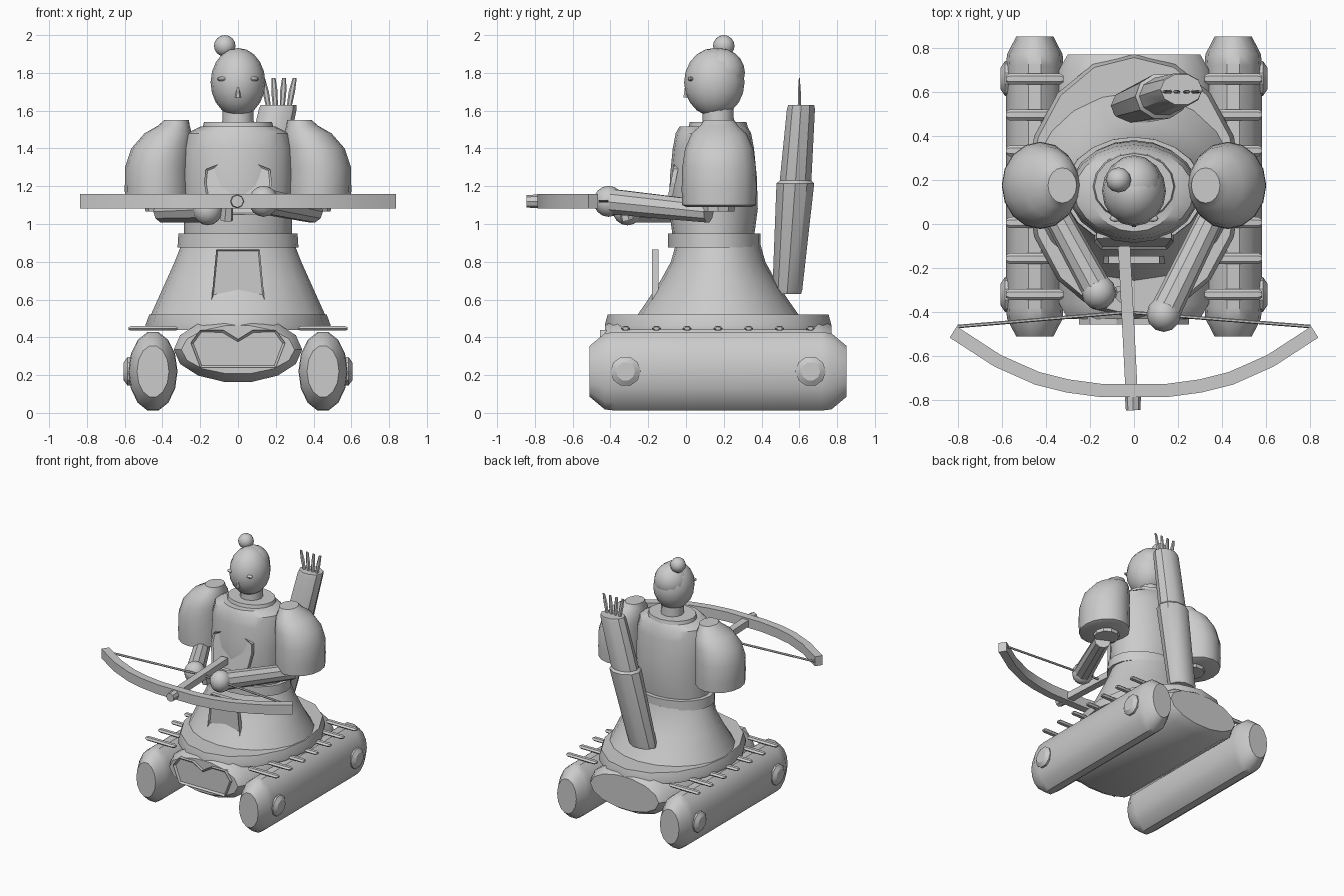
import bpy, bmesh, math
from mathutils import Vector, Matrix

if "Cube" in bpy.data.objects:
    bpy.data.objects.remove(bpy.data.objects["Cube"])

grey = bpy.data.materials.new("light grey")
grey.use_nodes = True
grey.diffuse_color = (0.6, 0.6, 0.6, 1)
grey.node_tree.nodes["Principled BSDF"].inputs["Base Color"].default_value = (0.6, 0.6, 0.6, 1)


def finish(name, bm, angle=35):
    bmesh.ops.recalc_face_normals(bm, faces=bm.faces)
    mesh = bpy.data.meshes.new(name)
    bm.to_mesh(mesh)
    bm.free()
    mesh.materials.append(grey)
    ob = bpy.data.objects.new(name, mesh)
    bpy.context.collection.objects.link(ob)
    bpy.ops.object.select_all(action="DESELECT")
    ob.select_set(True)
    bpy.context.view_layer.objects.active = ob
    bpy.ops.object.shade_smooth_by_angle(angle=math.radians(angle))
    return ob


def loft(name, rings, n=16, u=(1, 0, 0), v=(0, 1, 0), angle=35, turn=0):
    """Skin elliptical rings given as (centre, radius along u, radius along v)."""
    bm = bmesh.new()
    u, v = Vector(u), Vector(v)
    loops = []
    for c, ru, rv in rings:
        ts = [math.tau * (i + turn) / n for i in range(n)]
        loops.append([bm.verts.new(Vector(c) + u * ru * math.cos(t) + v * rv * math.sin(t)) for t in ts])
    for a, b in zip(loops, loops[1:]):
        for i in range(n):
            j = (i + 1) % n
            bm.faces.new((a[i], a[j], b[j], b[i]))
    bm.faces.new(loops[0])
    bm.faces.new(loops[-1])
    return finish(name, bm, angle)


def rod(name, a, b, ra, rb, n=10):
    a, b = Vector(a), Vector(b)
    q = (b - a).to_track_quat("Z", "Y")
    return loft(name, [(a, ra, ra), (b, rb, rb)], n, q @ Vector((1, 0, 0)), q @ Vector((0, 1, 0)))


def ball(name, c, r, seg=16, rings=10):
    bm = bmesh.new()
    m = Matrix.Translation(c) @ Matrix.Diagonal((*r, 1))
    bmesh.ops.create_uvsphere(bm, u_segments=seg, v_segments=rings, radius=1, matrix=m)
    return finish(name, bm)


def beam(name, path, width, height):
    """Rectangular bar swept along a flat path."""
    bm = bmesh.new()
    pts = [Vector(p) for p in path]
    loops = []
    for i, p in enumerate(pts):
        d = (pts[min(i + 1, len(pts) - 1)] - pts[max(i - 1, 0)]).normalized()
        s = Vector((-d.y, d.x, 0)) * width / 2
        h = Vector((0, 0, height / 2))
        loops.append([bm.verts.new(p + o) for o in (s + h, h - s, -s - h, s - h)])
    for a, b in zip(loops, loops[1:]):
        for i in range(4):
            bm.faces.new((a[i], a[i - 1], b[i - 1], b[i]))
    bm.faces.new(loops[0])
    bm.faces.new(loops[-1])
    return finish(name, bm, 10)


def plate(name, half, y_at, thick, inset):
    """Mirrored outline in x, z with a raised rim; y_at gives the lean."""
    bm = bmesh.new()
    outline = half + [(-x, z) for x, z in reversed(half) if x > 0]
    front = bm.faces.new([bm.verts.new((x, y_at(z), z)) for x, z in outline])
    back = bmesh.ops.extrude_face_region(bm, geom=[front])["geom"]
    new = [f for f in back if isinstance(f, bmesh.types.BMFace)]
    bmesh.ops.translate(bm, verts=new[0].verts, vec=(0, -thick, 0))
    bmesh.ops.inset_region(bm, faces=new, thickness=inset, depth=0)
    bmesh.ops.translate(bm, verts=new[0].verts, vec=(0, thick * 0.4, 0))
    return finish(name, bm, 10)


# Tracked base
Z = (0, 0, 1)
for side, s in (("left", 1), ("right", -1)):
    x = 0.45 * s
    loft(side + "_track", [((x, y, 0.22), 0.13 * k, 0.213 * k)
         for y, k in ((-0.51, 0.65), (-0.43, 0.97), (-0.38, 1), (0.72, 1), (0.77, 0.97), (0.85, 0.65))], 14, v=Z)
    for end, y in (("front", -0.32), ("rear", 0.66)):
        loft(f"{side}_{end}_hub", [((s * hx, y, 0.22), r, r)
             for hx, r in ((0.5, 0.08), (0.585, 0.08), (0.605, 0.05))], 10, (0, 1, 0), Z)
    for i in range(7):
        y = -0.32 + i * 0.163
        loft(f"{side}_track_bar_{i + 1}", [((s * bx, y, 0.447), 0.025 * k, 0.014 * k)
             for bx, k in ((0.32, 0.6), (0.335, 1), (0.565, 1), (0.58, 0.6))], 6, (0, 1, 0), Z)

loft("hull", [((0, y, 0.335), rx, rz) for y, rx, rz in
     ((-0.43, 0.3, 0.13), (-0.36, 0.34, 0.175), (0.7, 0.34, 0.175), (0.77, 0.3, 0.13))], 14, v=Z)
plate("hull_badge", [(0, 0.39), (0.08, 0.44), (0.2, 0.44), (0.25, 0.37), (0.2, 0.24)],
      lambda z: -0.42, 0.035, 0.014)
loft("deck", [((0, 0.17, 0.44), 0.49, 0.6), ((0, 0.17, 0.465), 0.49, 0.6), ((0, 0.17, 0.52), 0.47, 0.585)], 16)

# Skirt, belt and torso
loft("skirt", [((0, 0.17, z), rx, ry) for z, rx, ry in
     ((0.5, 0.47, 0.44), (0.6, 0.425, 0.37), (0.7, 0.38, 0.305), (0.8, 0.335, 0.25), (0.89, 0.3, 0.225))], 20)
loft("belt", [((0, 0.15, 0.875), 0.32, 0.245), ((0, 0.15, 0.95), 0.315, 0.245)], 20)
loft("torso", [((0, 0.145, z), rx, ry) for z, rx, ry in
     ((0.93, 0.285, 0.215), (1.08, 0.285, 0.235), (1.25, 0.295, 0.23), (1.4, 0.29, 0.215),
      (1.48, 0.27, 0.2), (1.515, 0.2, 0.18))], 20)
loft("collar", [((0, 0.17, 1.5), 0.19, 0.16), ((0, 0.17, 1.54), 0.18, 0.15)], 16)
plate("skirt_panel", [(0.115, 0.865), (0.14, 0.6)], lambda z: -0.145, 0.035, 0.012)
plate("chest_plate", [(0, 1.29), (0.07, 1.33), (0.17, 1.29), (0.18, 1.22), (0.15, 1.05)],
      lambda z: -0.08 + (z - 1.1) * 0.2, 0.025, 0.012)

# Head
loft("neck", [((0, 0.17, 1.5), 0.085, 0.085), ((0, 0.17, 1.64), 0.08, 0.08)], 12)
ball("head", (0, 0.15, 1.75), (0.145, 0.16, 0.182))
ball("hair", (0, 0.18, 1.8), (0.125, 0.132, 0.13))
ball("hair_bun", (-0.07, 0.2, 1.943), (0.057, 0.057, 0.057), 12, 8)
rod("nose", (0, 0.0, 1.67), (0, 0.0, 1.74), 0.016, 0.004, 6)
for side, s in (("left", 1), ("right", -1)):
    ball(side + "_eye", (0.085 * s, 0.025, 1.768), (0.026, 0.016, 0.012), 8, 6)

# Shoulders and arms
hands = {"left": (0.135, -0.41, 1.12), "right": (-0.16, -0.31, 1.075)}
for side, s in (("left", 1), ("right", -1)):
    loft(side + "_shoulder", [((s * x, 0.175, z), rx, ry) for z, x, rx, ry in
         ((1.09, 0.42, 0.15, 0.17), (1.1, 0.425, 0.172, 0.195), (1.18, 0.425, 0.175, 0.198),
          (1.3, 0.425, 0.173, 0.195), (1.4, 0.405, 0.16, 0.18), (1.48, 0.37, 0.125, 0.145),
          (1.52, 0.34, 0.085, 0.1), (1.55, 0.325, 0.065, 0.08))], 16)
    rod(side + "_upper_arm", (0.4 * s, 0.17, 1.2), (0.4 * s, 0.17, 1.065), 0.11, 0.09)
    rod(side + "_forearm", (0.395 * s, 0.12, 1.065), hands[side], 0.06, 0.07)
    ball(side + "_hand", hands[side], (0.078, 0.08, 0.082), 12, 8)

# Crossbow
h = 1.12
half_bow = [(0.15, -0.755), (0.3, -0.735), (0.44, -0.7), (0.62, -0.62), (0.82, -0.49)]
bow = [(-x, y, h) for x, y in reversed(half_bow)] + [(x, y, h) for x, y in half_bow]
beam("bow", bow, 0.06, 0.075)
beam("bow_stock", [(-0.045, -0.1, h), (-0.01, -0.78, h)], 0.055, 0.05)
rod("bow_nose", (-0.005, -0.77, h), (-0.004, -0.845, h), 0.037, 0.033, 8)
rod("bow_trigger", (-0.055, -0.33, 1.1), (-0.06, -0.31, 1.02), 0.03, 0.035, 6)
for side, s in (("left", 1), ("right", -1)):
    rod(side + "_bow_string", (0.8 * s, -0.465, h), (-0.03, -0.4, h), 0.008, 0.008, 6)

# Quiver and arrows
foot, top = Vector((0.0, 0.535, 0.63)), Vector((0.215, 0.61, 1.63))
loft("quiver", [(foot.lerp(top, t), rx, ry) for t, rx, ry in
     ((0, 0.105, 0.078), (0.02, 0.11, 0.083), (0.585, 0.12, 0.105), (0.6, 0.105, 0.088),
      (0.98, 0.1, 0.078), (1, 0.095, 0.072))], 10)
for i in range(4):
    a = Vector((0.165 + i * 0.034, 0.6, 1.6))
    loft(f"arrow_{i + 1}", [(a, 0.012, 0.01), (a + Vector((0.012 * (i - 1.5), 0, 0.1)), 0.017, 0.009),
         (a + Vector((0.022 * (i - 1.5), 0, 0.172)), 0.011, 0.003)], 6)
